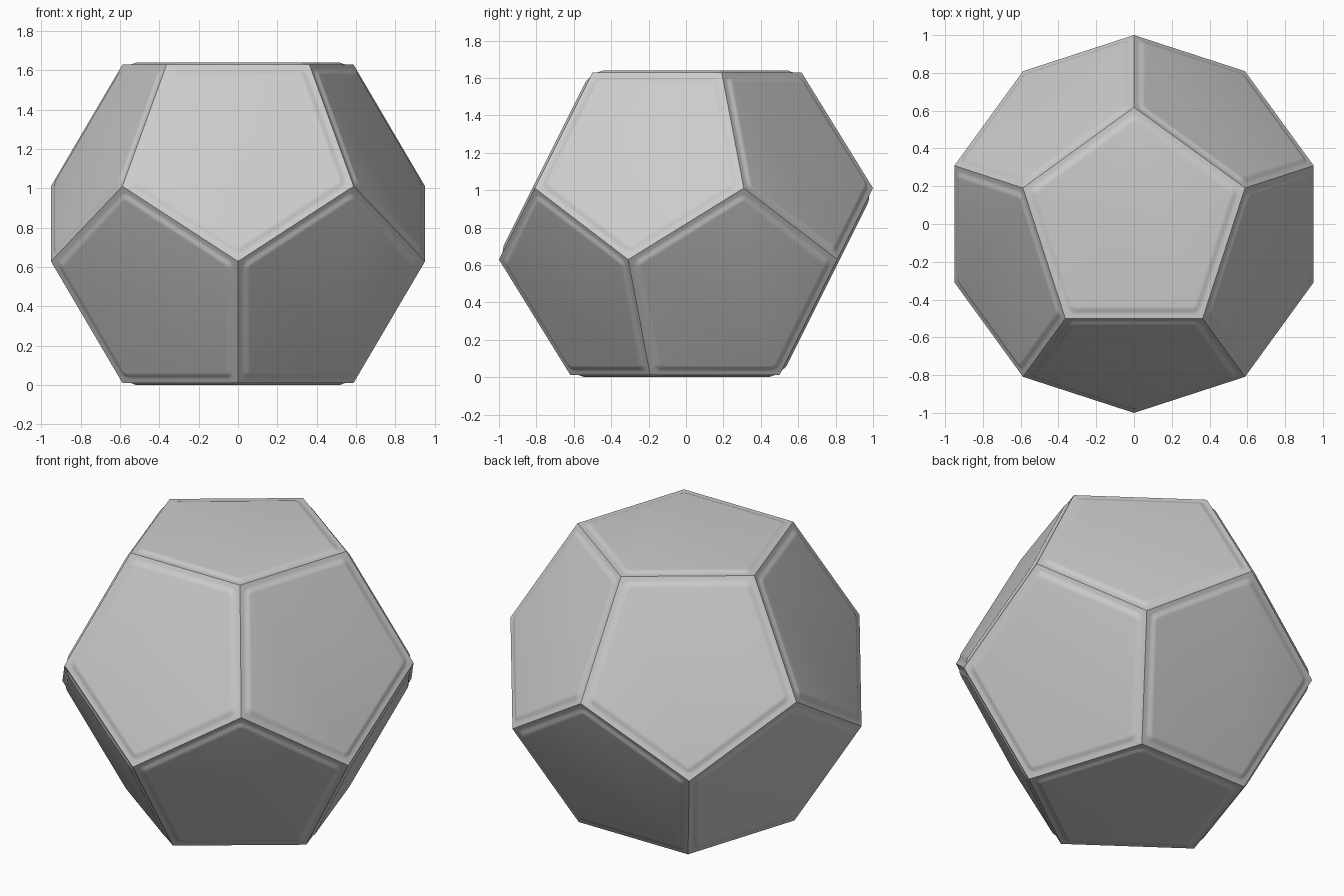
import bpy, bmesh, math
from mathutils import Matrix, Vector

if "Cube" in bpy.data.objects:
    bpy.data.objects.remove(bpy.data.objects["Cube"])

INRADIUS = 0.809      # centre to face
CORNER_R = 0.618      # face centre to corner
MID_Z = 0.82          # height of the centre
RAISE = 0.011         # panel height above the face
START, END, ROUND = 0.022, 0.062, 0.078   # inset of slope foot, slope top, arc centres
ARC, STEPS = 6, 6

bm = bmesh.new()


def ring(points):
    return [bm.verts.new(p) for p in points]


def bridge(a, b):
    n = len(a)
    for i in range(n):
        j = (i + 1) % n
        bm.faces.new((a[i], a[j], b[j], b[i]))


def add_face(normal, corner):
    """Pentagon with a raised, round-cornered panel."""
    centre = normal * INRADIUS
    u0 = (corner - centre).normalized()
    dirs = [Matrix.Rotation(math.radians(72 * i), 3, normal) @ u0 for i in range(5)]
    outer = ring([centre + d * CORNER_R for d in dirs])

    # Nested rounded outlines forming the soft slope
    rings = []
    for s in range(STEPS + 1):
        t = s / STEPS
        inset = START + (END - START) * t
        base = centre + normal * RAISE * t * t * (3 - 2 * t)
        pts = []
        for d in dirs:
            arc_centre = base + d * (CORNER_R - ROUND / math.cos(math.radians(36)))
            for k in range(ARC + 1):
                turn = Matrix.Rotation(math.radians(-36 + 72 * k / ARC), 3, normal)
                pts.append(arc_centre + turn @ d * (ROUND - inset))
        rings.append(ring(pts))

    # Flat border between the pentagon and the first outline
    n = ARC + 1
    for i in range(5):
        first = rings[0][i * n:(i + 1) * n]
        for k in range(ARC):
            bm.faces.new((outer[i], first[k + 1], first[k]))
        j = (i + 1) % 5
        bm.faces.new((outer[i], outer[j], rings[0][j * n], first[-1]))
    for a, b in zip(rings, rings[1:]):
        bridge(a, b)
    bm.faces.new(rings[-1])


# Top cap and five upper faces, each with its opposite
faces = [(Vector((0, 0, 1)), Vector((0, CORNER_R, INRADIUS)))]
for i in range(5):
    a = math.radians(126 + 72 * i)
    c, s = math.cos(a), math.sin(a)
    normal = Vector((2 * c, 2 * s, 1)).normalized()
    faces.append((normal, Vector((c, s, -0.191))))
for normal, corner in faces:
    add_face(normal, corner)
    add_face(-normal, -corner)

bmesh.ops.remove_doubles(bm, verts=bm.verts, dist=0.002)
bmesh.ops.recalc_face_normals(bm, faces=bm.faces)
bmesh.ops.translate(bm, verts=bm.verts, vec=(0, 0, MID_Z))

mesh = bpy.data.meshes.new("twelve_sided_die")
bm.to_mesh(mesh)
bm.free()
die = bpy.data.objects.new("twelve_sided_die", mesh)
bpy.context.collection.objects.link(die)

grey = bpy.data.materials.new("light_grey")
grey.diffuse_color = (0.6, 0.6, 0.6, 1)
grey.use_nodes = True
grey.node_tree.nodes["Principled BSDF"].inputs["Base Color"].default_value = grey.diffuse_color
mesh.materials.append(grey)

bpy.context.view_layer.objects.active = die
die.select_set(True)
bpy.ops.object.shade_smooth_by_angle(angle=math.radians(30))
